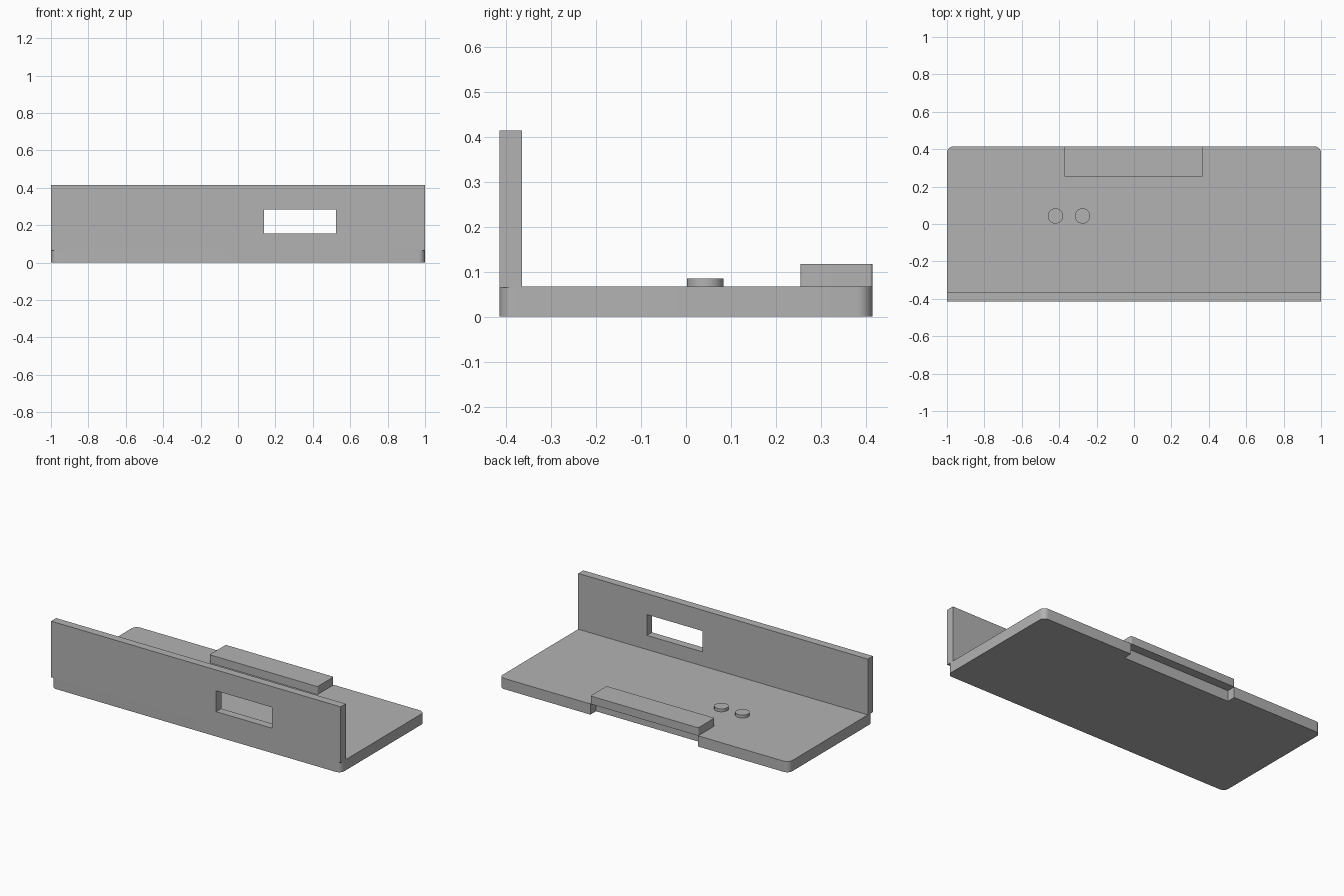
import bpy, bmesh, math

cube = bpy.data.objects.get("Cube")
if cube:
    bpy.data.objects.remove(cube, do_unlink=True)

gray = bpy.data.materials.new("plain_gray")
gray.use_nodes = True
color = (0.45, 0.45, 0.45, 1)
gray.diffuse_color = color
gray.node_tree.nodes["Principled BSDF"].inputs["Base Color"].default_value = color


def extrude(name, outline, z0, z1, smooth=False):
    """Make a solid from an outline in the XY plane."""
    bm = bmesh.new()
    face = bm.faces.new([bm.verts.new((x, y, z0)) for x, y in outline])
    top = bmesh.ops.extrude_face_region(bm, geom=[face])["geom"]
    verts = [v for v in top if isinstance(v, bmesh.types.BMVert)]
    bmesh.ops.translate(bm, verts=verts, vec=(0, 0, z1 - z0))
    bmesh.ops.recalc_face_normals(bm, faces=bm.faces)
    mesh = bpy.data.meshes.new(name)
    bm.to_mesh(mesh)
    bm.free()
    mesh.materials.append(gray)
    obj = bpy.data.objects.new(name, mesh)
    bpy.context.collection.objects.link(obj)
    if smooth:
        bpy.ops.object.select_all(action="DESELECT")
        obj.select_set(True)
        bpy.context.view_layer.objects.active = obj
        bpy.ops.object.shade_smooth_by_angle(angle=math.radians(30))
    return obj


def arc(cx, cy, r, start, sweep, steps):
    angles = [math.radians(start + sweep * i / steps) for i in range(steps + 1)]
    return [(cx + r * math.cos(a), cy + r * math.sin(a)) for a in angles]


def rounded(x0, x1, y0, y1, r):
    """Counter-clockwise rounded rectangle, starting at its front left corner."""
    corners = [(x0 + r, y0 + r, 180), (x1 - r, y0 + r, 270),
               (x1 - r, y1 - r, 0), (x0 + r, y1 - r, 90)]
    return [p for x, y, a in corners for p in arc(x, y, r, a, 90, 8)]


DEPTH = 0.415
DECK = 0.067

# Base plate with rounded corners and a notch in the back edge
plate = rounded(-1, 1, -DEPTH, DEPTH, 0.035)
notch = [(0.37, DEPTH), (0.37, DEPTH - 0.055),
         (-0.375, DEPTH - 0.055), (-0.375, DEPTH)]
extrude("base_plate", plate[:27] + notch + plate[27:], 0, DECK, True)

# Connector block covering the notch
extrude("connector_block", rounded(-0.375, 0.37, 0.255, DEPTH, 0.006),
        DECK, 0.117, True)

# Two round buttons
for i, x in enumerate((-0.42, -0.275)):
    extrude(f"button_{i + 1}", arc(x, 0.043, 0.041, 0, 360, 32)[:-1],
            DECK, 0.085, True)

# Front wall with a rectangular window, drawn flat then stood upright
bm = bmesh.new()
xs, zs = (-1, 0.14, 0.525, 1), (DECK - 0.002, 0.155, 0.285, 0.415)
grid = [[bm.verts.new((x, -DEPTH, z)) for x in xs] for z in zs]
for j in range(3):
    for i in range(3):
        if (i, j) != (1, 1):
            bm.faces.new((grid[j][i], grid[j][i + 1],
                          grid[j + 1][i + 1], grid[j + 1][i]))
back = bmesh.ops.extrude_face_region(bm, geom=bm.faces[:])["geom"]
bmesh.ops.translate(bm, vec=(0, 0.05, 0),
                    verts=[v for v in back if isinstance(v, bmesh.types.BMVert)])
bmesh.ops.recalc_face_normals(bm, faces=bm.faces)
bmesh.ops.dissolve_limit(bm, angle_limit=0.01, verts=bm.verts, edges=bm.edges)
mesh = bpy.data.meshes.new("front_wall")
bm.to_mesh(mesh)
bm.free()
mesh.materials.append(gray)
bpy.context.collection.objects.link(bpy.data.objects.new("front_wall", mesh))
